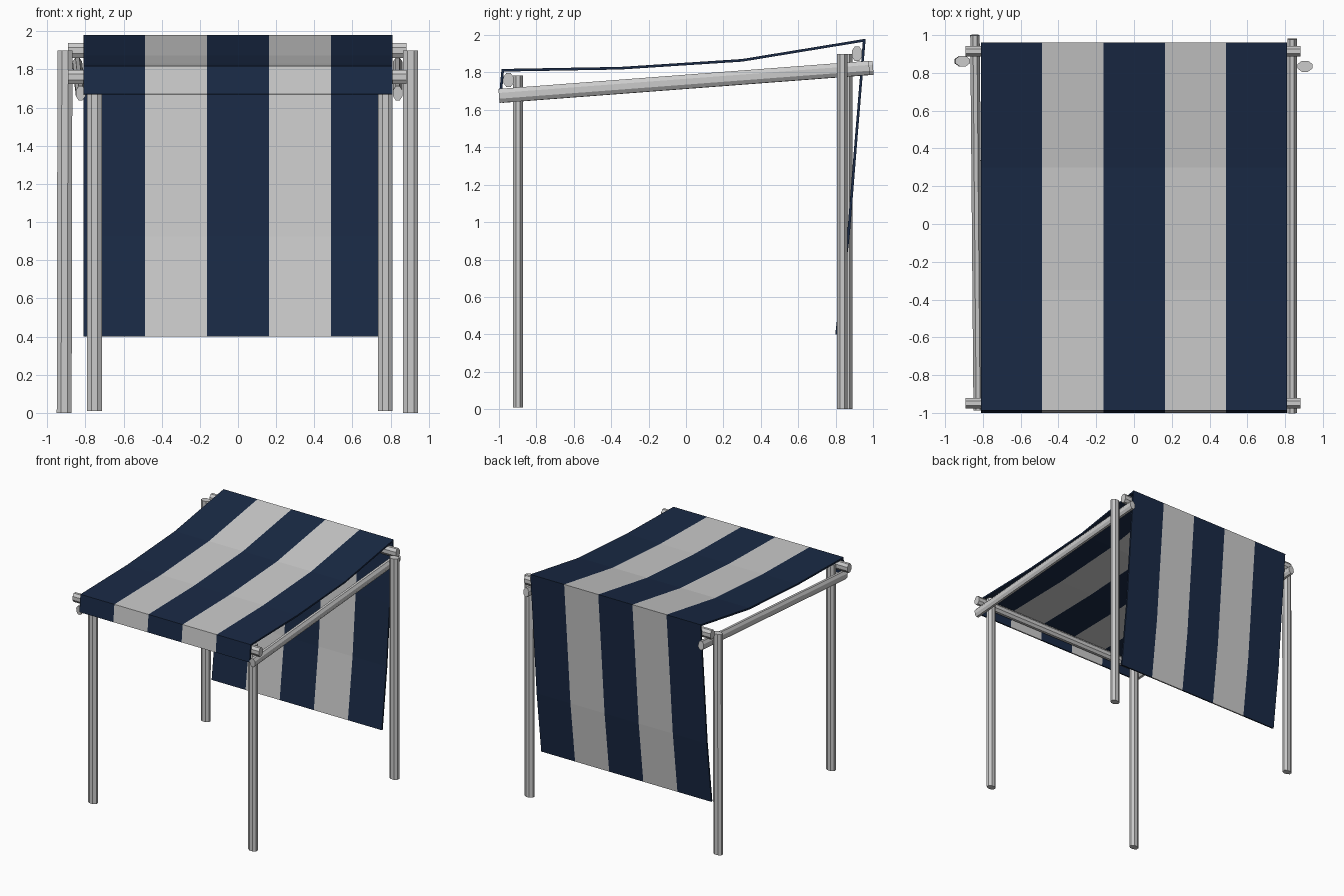
import bpy, bmesh, math
from mathutils import Vector

if "Cube" in bpy.data.objects:
    bpy.data.objects.remove(bpy.data.objects["Cube"])


def pole(name, start, end, width, depth, side):
    """Eight-sided flattened pole; width is measured along 'side'."""
    a, b = Vector(start), Vector(end)
    axis = (b - a).normalized()
    u = Vector(side)
    u = (u - axis * u.dot(axis)).normalized()
    v = axis.cross(u)
    k = 0.5 / math.cos(math.pi / 8)
    bm = bmesh.new()
    rings = []
    for p in (a, b):
        ring = []
        for i in range(8):
            t = math.pi / 8 + i * math.pi / 4
            ring.append(bm.verts.new(p + u * width * k * math.cos(t) + v * depth * k * math.sin(t)))
        rings.append(ring)
    for i in range(8):
        j = (i + 1) % 8
        bm.faces.new((rings[0][i], rings[0][j], rings[1][j], rings[1][i]))
    bm.faces.new(rings[0][::-1])
    bm.faces.new(rings[1])
    bmesh.ops.recalc_face_normals(bm, faces=bm.faces)
    mesh = bpy.data.meshes.new(name)
    bm.to_mesh(mesh)
    bm.free()
    obj = bpy.data.objects.new(name, mesh)
    bpy.context.collection.objects.link(obj)
    return obj


X = (1, 0, 0)

# Upright posts
pole("front_post_left", (-0.752, -0.898, 0.01), (-0.752, -0.898, 1.785), 0.078, 0.055, X)
pole("front_post_right", (0.772, -0.898, 0.01), (0.772, -0.898, 1.785), 0.076, 0.055, X)
pole("back_post_left", (-0.911, 0.862, 0), (-0.907, 0.862, 1.9), 0.078, 0.055, X)
pole("back_post_right", (0.905, 0.835, 0), (0.905, 0.835, 1.9), 0.078, 0.058, X)

# Sloping side rails
pole("side_rail_left", (-0.825, -0.985, 1.675), (-0.842, 1.0, 1.825), 0.05, 0.075, X)
pole("side_rail_right", (0.837, -1.0, 1.675), (0.837, 0.98, 1.825), 0.05, 0.075, X)

# Cross beams under the cloth
pole("front_beam", (-0.892, -0.949, 1.76), (0.882, -0.949, 1.76), 0.055, 0.075, (0, 1, 0))
pole("back_beam", (-0.892, 0.914, 1.90), (0.882, 0.914, 1.90), 0.055, 0.078, (0, 1, 0))

# Cloth: sagging roof, short front valance and hanging back panel
profile = [(-0.993, 1.67), (-0.98, 1.812), (-0.35, 1.823), (0.3, 1.865),
           (0.953, 1.972), (0.91, 1.45), (0.868, 0.925), (0.805, 0.4)]
stripes = [-0.81, -0.487, -0.162, 0.163, 0.488, 0.81]

bm = bmesh.new()
grid = [[bm.verts.new((x, y, z)) for x in stripes] for y, z in profile]
for r in range(len(profile) - 1):
    for s in range(len(stripes) - 1):
        face = bm.faces.new((grid[r][s], grid[r][s + 1], grid[r + 1][s + 1], grid[r + 1][s]))
        face.material_index = s % 2
mesh = bpy.data.meshes.new("striped_canopy")
bm.to_mesh(mesh)
bm.free()
for label, colour in (("navy_cloth", (0.01, 0.023, 0.06, 1)), ("grey_cloth", (0.8, 0.8, 0.8, 1))):
    mat = bpy.data.materials.new(label)
    mat.diffuse_color = colour
    mat.use_nodes = True
    mat.node_tree.nodes["Principled BSDF"].inputs["Base Color"].default_value = mat.diffuse_color
    mesh.materials.append(mat)
canopy = bpy.data.objects.new("striped_canopy", mesh)
bpy.context.collection.objects.link(canopy)
thick = canopy.modifiers.new("thickness", 'SOLIDIFY')
thick.thickness = 0.014
thick.offset = 0
thick.use_even_offset = True
